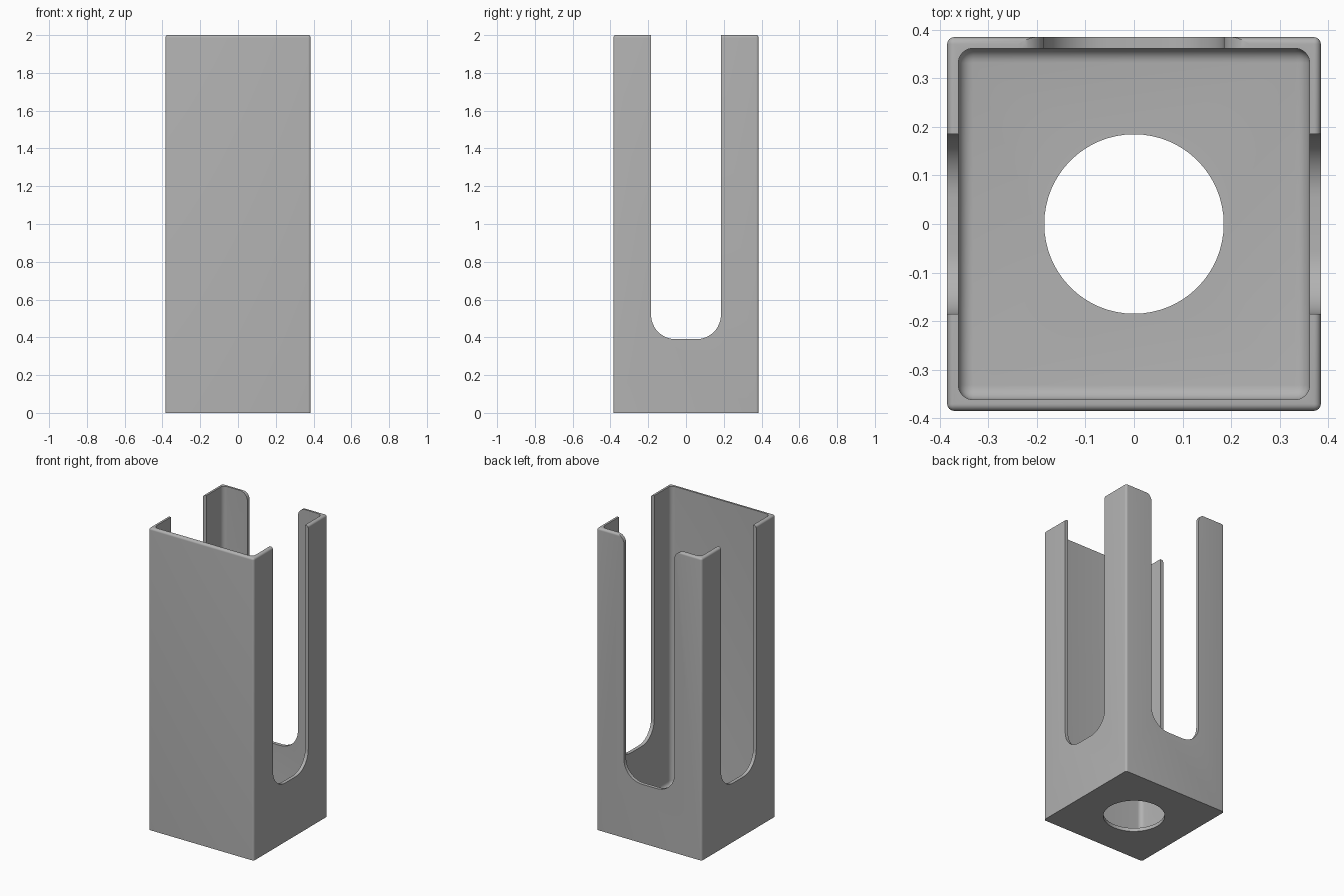
import bpy, bmesh
from math import sin, cos, pi
from mathutils import Matrix

HALF, HEIGHT, WALL = 0.385, 2.0, 0.023
SLOT, SLOT_Z = 0.185, 0.39

default = bpy.data.objects.get("Cube")
if default:
    bpy.data.objects.remove(default)

grey = bpy.data.materials.new("plain grey")
grey.use_nodes = True
colour = (0.445, 0.445, 0.445, 1)
grey.diffuse_color = colour
grey.node_tree.nodes["Principled BSDF"].inputs["Base Color"].default_value = colour


def finish(bm, name):
    bmesh.ops.recalc_face_normals(bm, faces=bm.faces)
    mesh = bpy.data.meshes.new(name)
    bm.to_mesh(mesh)
    bm.free()
    mesh.materials.append(grey)
    obj = bpy.data.objects.new(name, mesh)
    bpy.context.collection.objects.link(obj)
    return obj


def rounded_box(name, half, bottom, top, radius, sharp_end):
    """Square box with all edges rounded except those around one end."""
    bm = bmesh.new()
    bmesh.ops.create_cube(bm, size=1)
    for v in bm.verts:
        v.co = (v.co.x * 2 * half, v.co.y * 2 * half, top if v.co.z > 0 else bottom)
    edges = [e for e in bm.edges
             if not all(abs(v.co.z - sharp_end) < 1e-5 for v in e.verts)]
    bmesh.ops.bevel(bm, geom=edges, offset=radius, segments=6, profile=0.5, affect='EDGES')
    return finish(bm, name)


def arc(x, z, r, start, end, steps=12):
    return [(x + r * cos(start + (end - start) * i / steps),
             z + r * sin(start + (end - start) * i / steps)) for i in range(steps + 1)]


def slot_cutter(name, flare, depth_from, depth_to, turn=0):
    """Round-cornered slot, open at the top and optionally flared there."""
    r = 0.13
    side = arc(SLOT - r, SLOT_Z + r, r, -pi / 2, 0)
    if flare:
        side += arc(SLOT + flare, HEIGHT - flare, flare, pi, pi / 2)
    side.append((SLOT + flare, HEIGHT + 0.1))
    outline = side + [(-x, z) for x, z in reversed(side)]
    bm = bmesh.new()
    face = bm.faces.new([bm.verts.new((x, depth_from, z)) for x, z in outline])
    moved = bmesh.ops.extrude_face_region(bm, geom=[face], use_keep_orig=True)["geom"]
    bmesh.ops.translate(bm, vec=(0, depth_to - depth_from, 0),
                        verts=[g for g in moved if isinstance(g, bmesh.types.BMVert)])
    bmesh.ops.rotate(bm, verts=bm.verts, cent=(0, 0, 0), matrix=Matrix.Rotation(turn, 3, 'Z'))
    return finish(bm, name)


# Open-topped holder body
holder = rounded_box("holder_body", HALF, 0, HEIGHT, 0.014, 0)

# Cavity, back slot, slot through both sides, floor hole
cavity = rounded_box("cavity_cutter", HALF - WALL, WALL, HEIGHT + 0.2, 0.03, HEIGHT + 0.2)
back_slot = slot_cutter("back_slot_cutter", 0.055, 0.2, 0.6)
side_slots = slot_cutter("side_slot_cutter", 0, -0.6, 0.6, pi / 2)
bm = bmesh.new()
bmesh.ops.create_cone(bm, cap_ends=True, segments=64, radius1=SLOT, radius2=SLOT, depth=0.4)
floor_hole = finish(bm, "floor_hole_cutter")

bpy.context.view_layer.objects.active = holder
holder.select_set(True)
for cutter in (cavity, back_slot, side_slots, floor_hole):
    cutter.hide_render = True
    cut = holder.modifiers.new(cutter.name, 'BOOLEAN')
    cut.operation, cut.solver, cut.object = 'DIFFERENCE', 'EXACT', cutter
    bpy.ops.object.modifier_apply(modifier=cut.name)
    bpy.data.objects.remove(cutter)

bpy.ops.object.shade_smooth_by_angle(angle=pi / 6)
